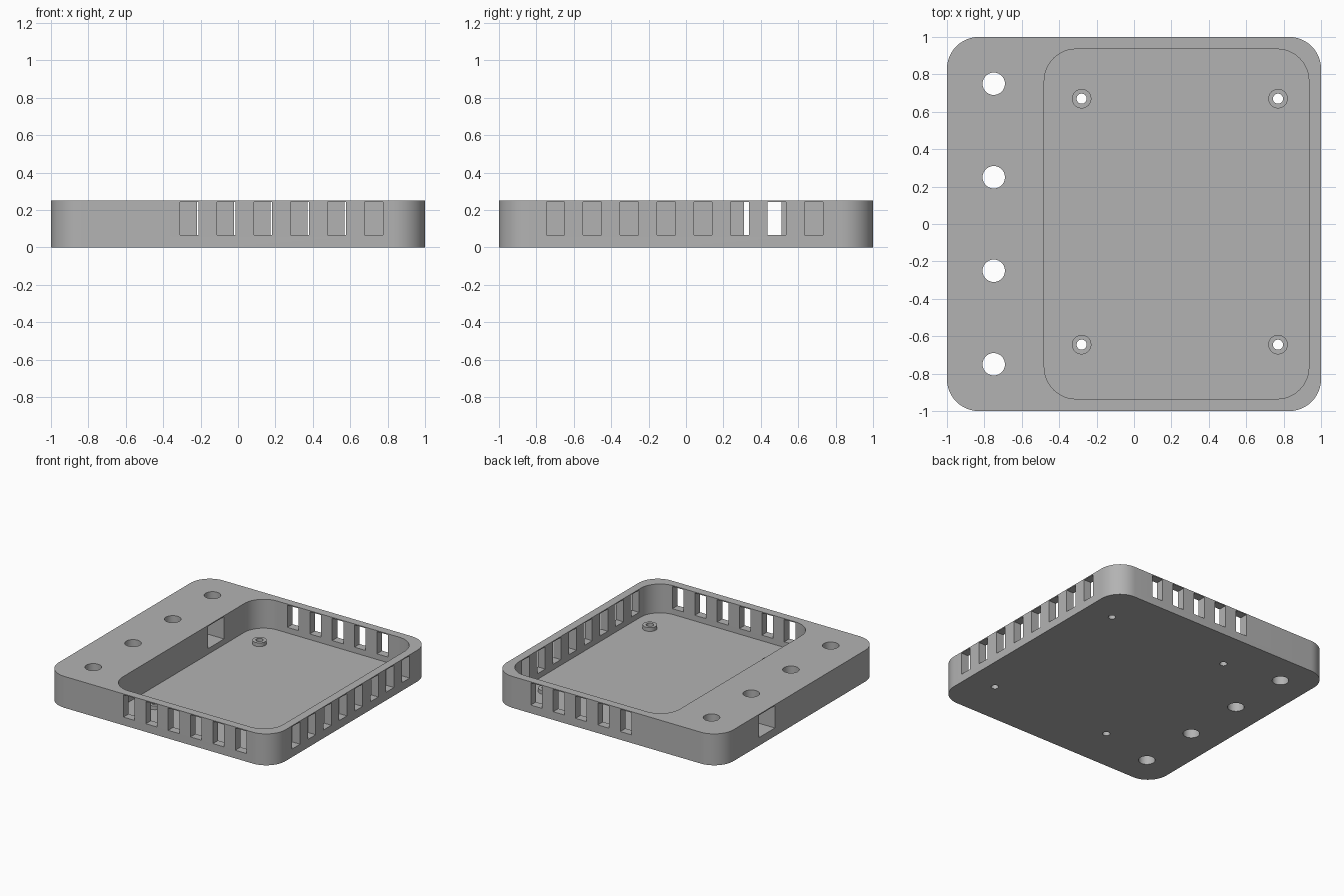
import bpy
import bmesh
import math

if "Cube" in bpy.data.objects:
    bpy.data.objects.remove(bpy.data.objects["Cube"], do_unlink=True)

HEIGHT, FLOOR, RADIUS = 0.25, 0.02, 0.17
SLOT_LOW, SLOT_HIGH, SLOT_WIDTH, PITCH = 0.065, 0.242, 0.098, 0.197

grey = bpy.data.materials.new("plastic grey")
grey.use_nodes = True
colour = (0.45, 0.45, 0.45, 1)
grey.diffuse_color = colour
grey.node_tree.nodes["Principled BSDF"].inputs["Base Color"].default_value = colour


def finish(bm, name):
    bmesh.ops.recalc_face_normals(bm, faces=bm.faces[:])
    mesh = bpy.data.meshes.new(name)
    bm.to_mesh(mesh)
    bm.free()
    mesh.materials.append(grey)
    obj = bpy.data.objects.new(name, mesh)
    bpy.context.collection.objects.link(obj)
    return obj


def prism(bm, outline, z0, z1):
    """Extrude a flat outline upwards."""
    face = bm.faces.new([bm.verts.new((x, y, z0)) for x, y in outline])
    top = bmesh.ops.extrude_face_region(bm, geom=[face])["geom"]
    for v in top:
        if isinstance(v, bmesh.types.BMVert):
            v.co.z = z1


def rounded(x0, x1, y0, y1, r, steps=12):
    centres = [(x1 - r, y1 - r), (x0 + r, y1 - r), (x0 + r, y0 + r), (x1 - r, y0 + r)]
    points = []
    for q, (cx, cy) in enumerate(centres):
        for i in range(steps + 1):
            a = (q + i / steps) * math.pi / 2
            points.append((cx + r * math.cos(a), cy + r * math.sin(a)))
    return points


def circle(cx, cy, r, n=40):
    return [(cx + r * math.cos(math.tau * i / n), cy + r * math.sin(math.tau * i / n))
            for i in range(n)]


def box(bm, x0, x1, y0, y1):
    prism(bm, [(x0, y0), (x1, y0), (x1, y1), (x0, y1)], SLOT_LOW, SLOT_HIGH)


def cut(target, bm):
    """Subtract a cutter and discard it."""
    cutter = finish(bm, "cutter")
    cutter.hide_render = True
    mod = target.modifiers.new("cut", 'BOOLEAN')
    mod.operation, mod.solver, mod.object = 'DIFFERENCE', 'EXACT', cutter
    bpy.context.view_layer.objects.active = target
    bpy.ops.object.modifier_apply(modifier=mod.name)
    bpy.data.objects.remove(cutter, do_unlink=True)


def smooth(obj):
    bpy.ops.object.select_all(action='DESELECT')
    obj.select_set(True)
    bpy.context.view_layer.objects.active = obj
    bpy.ops.object.shade_smooth_by_angle(angle=math.radians(30))


# Tray body with rounded corners
bm = bmesh.new()
prism(bm, rounded(-1, 1, -1, 1, RADIUS), 0, HEIGHT)
tray = finish(bm, "tray_body")

# Open compartment
bm = bmesh.new()
prism(bm, rounded(-0.48, 0.935, -0.935, 0.935, RADIUS), FLOOR, HEIGHT + 0.1)
cut(tray, bm)

# Ventilation slots in three walls, and the cable port through the solid side
bm = bmesh.new()
half = SLOT_WIDTH / 2
for i in range(6):
    x = -0.26 + i * PITCH
    box(bm, x - half, x + half, -1.1, -0.85)
for i in range(5):
    x = -0.17 + i * PITCH
    box(bm, x - half, x + half, 0.85, 1.1)
for i in range(8):
    y = -0.697 + i * PITCH
    box(bm, 0.85, 1.1, y - half, y + half)
box(bm, -1.1, -0.4, 0.31, 0.51)
cut(tray, bm)

# Mounting holes and screw holes
posts = [(x, y) for x in (-0.28, 0.77) for y in (-0.645, 0.67)]
bm = bmesh.new()
for y in (-0.75, -0.25, 0.25, 0.75):
    prism(bm, circle(-0.75, y, 0.06), -0.1, HEIGHT + 0.1)
for x, y in posts:
    prism(bm, circle(x, y, 0.027), -0.1, HEIGHT + 0.1)
cut(tray, bm)
smooth(tray)

# Standoff rings around the screw holes
for n, (x, y) in enumerate(posts, 1):
    bm = bmesh.new()
    prism(bm, circle(x, y, 0.052), FLOOR, FLOOR + 0.03)
    ring = finish(bm, f"standoff_{n}")
    bm = bmesh.new()
    prism(bm, circle(x, y, 0.027), -0.1, HEIGHT)
    cut(ring, bm)
    smooth(ring)
